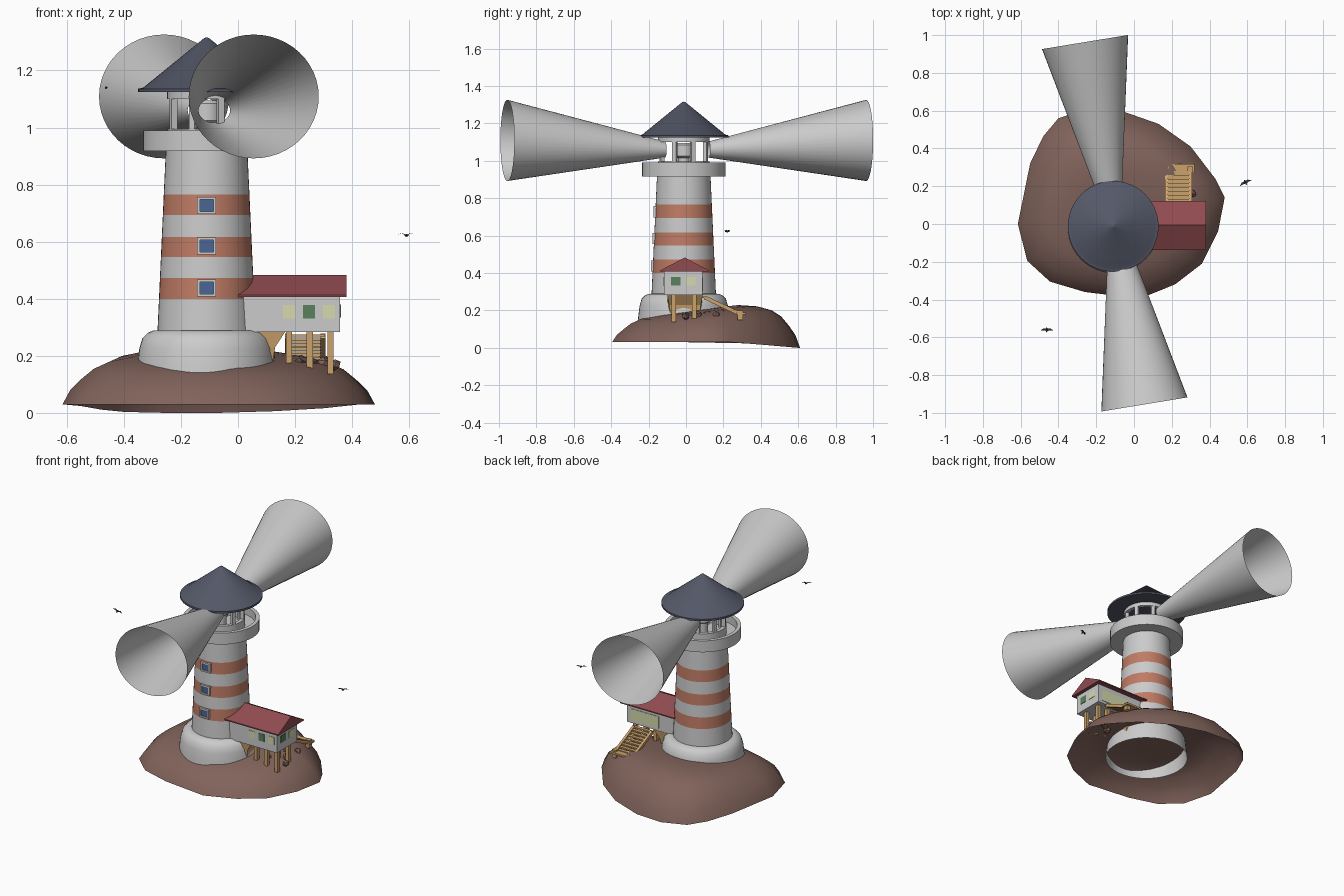
import bpy, bmesh, math, random
from mathutils import Vector, Matrix

if "Cube" in bpy.data.objects:
    bpy.data.objects.remove(bpy.data.objects["Cube"])

random.seed(4)
CX, CY = -0.11, -0.012          # tower axis


def material(name, rgb):
    m = bpy.data.materials.new(name)
    m.diffuse_color = (*rgb, 1)
    m.use_nodes = True
    m.node_tree.nodes["Principled BSDF"].inputs["Base Color"].default_value = m.diffuse_color
    return m


BROWN = material("rock", (0.22, 0.125, 0.105))
BRICK = material("stripe", (0.52, 0.2, 0.13))
SLATE = material("slate", (0.09, 0.1, 0.14))
RED = material("roof_red", (0.28, 0.07, 0.08))
WOOD = material("wood", (0.6, 0.36, 0.15))
BLUE = material("glass_blue", (0.07, 0.13, 0.3))
GREEN = material("door_green", (0.1, 0.22, 0.11))
YELLOW = material("lit_yellow", (0.68, 0.7, 0.42))
DARK = material("bird_dark", (0.04, 0.04, 0.04))


def finish(name, bm, mat=None, smooth=None):
    bmesh.ops.recalc_face_normals(bm, faces=bm.faces)
    me = bpy.data.meshes.new(name)
    bm.to_mesh(me)
    bm.free()
    ob = bpy.data.objects.new(name, me)
    bpy.context.collection.objects.link(ob)
    if mat:
        me.materials.append(mat)
    if smooth:
        bpy.ops.object.select_all(action='DESELECT')
        ob.select_set(True)
        bpy.context.view_layer.objects.active = ob
        bpy.ops.object.shade_smooth_by_angle(angle=math.radians(smooth))
    return ob


def loft(name, rings, mat=None, smooth=35, cap=False):
    bm = bmesh.new()
    vs = [[bm.verts.new(p) for p in r] for r in rings]
    n = len(vs[0])
    for a, b in zip(vs, vs[1:]):
        for i in range(n):
            j = (i + 1) % n
            bm.faces.new((a[i], a[j], b[j], b[i]))
    if cap:
        bm.faces.new(vs[0])
        bm.faces.new(vs[-1])
    bmesh.ops.remove_doubles(bm, verts=bm.verts, dist=1e-5)
    return finish(name, bm, mat, smooth)


def lathe(name, profile, mat=None, n=48, smooth=35, cap=False):
    t = [2 * math.pi * i / n for i in range(n)]
    return loft(name, [[(CX + r * math.cos(a), CY + r * math.sin(a), z) for a in t]
                       for r, z in profile], mat, smooth, cap)


def box(name, lo, hi, mat=None, turn=None):
    lo, hi = Vector(lo), Vector(hi)
    bm = bmesh.new()
    m = Matrix.Translation((lo + hi) / 2)
    if turn:
        m = m @ turn
    bmesh.ops.create_cube(bm, size=1, matrix=m @ Matrix.Diagonal((*(hi - lo), 1)))
    return finish(name, bm, mat)


# Island: open shell, one outline shrunk over a hill profile
outline = [(.48, .14), (.43, .24), (.3, .41), (.13, .53), (-.07, .6), (-.25, .61), (-.4, .56),
           (-.48, .465), (-.55, .32), (-.615, 0), (-.565, -.195), (-.445, -.305), (-.26, -.36),
           (.03, -.395), (.217, -.32), (.36, -.21), (.445, -.04)]
rings = []
for t, f in [(1, 0), (.95, .3), (.88, .52), (.8, .73), (.7, .87), (.55, .96), (.35, 1), (0, 1)]:
    ring = []
    for ox, oy in outline:
        x, y = -.07 + (ox + .07) * t, .1 + (oy - .1) * t
        rim = .03 - .03 * min(1, max(0, (oy - .25) / .35))
        top = .198 + .11 * max(-.35, min(.3, y)) - .04 * max(0, x)
        ring.append((x, y, rim + (top - rim) * f))
    rings.append(ring)
loft("island", rings, BROWN, 50)

# Tower base and striped shaft
lathe("tower_base", [(.25, .1), (.243, .17), (.236, .225), (.225, .262), (.207, .28), (.19, .288),
                     (.165, .29)])
shaft = [.285, .399, .472, .546, .616, .693, .766, .86, .925]
for i, (a, b) in enumerate(zip(shaft, shaft[1:])):
    r = [.172 - (z - .29) * .046 for z in (a, b)]
    lathe(f"shaft_band_{i}", list(zip(r, (a, b))), BRICK if i in (1, 3, 5) else None)

# Gallery with parapet and deck
lathe("gallery", [(.13, .917), (.223, .917), (.223, .99), (.2, .99), (.2, .94), (.0, .94)])

# Lantern room: columns, rings, lamp
lathe("lantern_sill", [(.115, .94), (.138, .94), (.138, .995), (.115, .995)])
lathe("lantern_lintel", [(.115, 1.1), (.138, 1.1), (.138, 1.126), (.115, 1.126), (.115, 1.1)])
for i in range(8):
    a = math.radians(22.5 + 45 * i)
    x, y = CX + .126 * math.cos(a), CY + .126 * math.sin(a)
    box(f"lantern_column_{i}", (x - .011, y - .011, .94), (x + .011, y + .011, 1.126), None,
        Matrix.Rotation(a, 4, 'Z'))
lathe("lamp_stand", [(.03, .94), (.03, 1.02)], n=16)
lathe("lamp", [(.04, 1.015), (.053, 1.025), (.053, 1.085), (.04, 1.095)], n=24, cap=True)

# Conical roof
lathe("tower_roof", [(0, 1.316), (.008, 1.314), (.222, 1.14), (.24, 1.136), (.24, 1.124), (0, 1.124)], SLATE)

# Two light beams: open cones
ang = math.radians(9.3)
for name, s in (("front_beam", -1), ("back_beam", 1)):
    d = Vector((-math.sin(ang), math.cos(ang), 0)) * s
    side = Vector((d.y, -d.x, 0))
    rings = []
    for dist, rx, rz, z in ((.118, .056, .043, 1.06), (.972, .231, .217, 1.109)):
        c = Vector((-.102, .004, z)) + d * dist
        rings.append([c + side * rx * math.cos(k * math.pi / 24)
                      + Vector((0, 0, rz * math.sin(k * math.pi / 24))) for k in range(48)])
    loft(name, rings)

# Tower windows: frame bars around a blue pane
for i, z in enumerate((.438, .585, .727)):
    y = CY - (.172 - (z - .29) * .046)
    w, h, t = .033, .03, .009
    box(f"window_pane_{i}", (CX - w + t, y - .004, z - h + t), (CX + w - t, y + .03, z + h - t), BLUE)
    for s in (-1, 1):
        xs = sorted((CX + s * w, CX + s * (w - t)))
        zs = sorted((z + s * h, z + s * (h - t)))
        box(f"window_jamb_{i}_{s}", (xs[0], y - .01, z - h), (xs[1], y + .03, z + h))
        box(f"window_rail_{i}_{s}", (CX - w, y - .01, zs[0]), (CX + w, y + .03, zs[1]))

# House on stilts
box("house_walls", (.0, -.117, .283), (.358, .088, .412))
loft("house_roof", [[(x, -.138, .407), (x, -.138, .414), (x, -.006, .483), (x, .122, .414),
                     (x, .122, .407)] for x in (0, .381)], RED, None, True)
for i, (x, m) in enumerate(((.179, YELLOW), (.249, GREEN), (.319, YELLOW))):
    box(f"house_front_window_{i}", (x - .021, -.12, .331), (x + .021, -.11, .378), m)
for i, (y, m) in enumerate(((-.055, GREEN), (.026, YELLOW))):
    box(f"house_side_window_{i}", (.35, y - .026, .334), (.361, y + .026, .379), m)
box("house_back_opening", (.13, .08, .3), (.33, .091, .375), YELLOW)

# Wooden support against the tower base
loft("wood_bracket", [[(.06, -.1, z), (x, -.1 + k, z), (x, .09 - k, z), (.06, .09, z)]
                      for z, x, k in ((.17, .12, .02), (.23, .13, .01), (.284, .165, 0))], WOOD, None, True)

# Stilts
for i, (x, z) in enumerate(((.179, .175), (.251, .155), (.324, .137))):
    for j, y in enumerate((-.066, .045)):
        box(f"stilt_{i}_{j}", (x - .011, y - .012, z + .02 * j), (x + .011, y + .012, .284), WOOD)

# Stairs behind the house
for i in range(9):
    f = i / 8
    y, z = .1 + .17 * f, .272 - .08 * f
    box(f"stair_step_{i}", (.165, y - .011, z - .005), (.305, y + .011, z + .003), WOOD)
slope = Matrix.Rotation(-math.atan2(.08, .17), 4, 'X')
for s, x in enumerate((.172, .298)):
    box(f"stair_stringer_{s}", (x - .008, .09, .217), (x + .008, .29, .237), WOOD, slope)
    box(f"stair_foot_{s}", (x - .014, .275, .15), (x + .014, .305, .2), WOOD)
box("stair_landing", (.15, .27, .178), (.32, .318, .19), WOOD)

# Rocks between the stilts
for i, (x, y, r) in enumerate(((.215, .0, .024), (.26, .03, .02), (.3, .06, .026), (.34, .0, .02),
                               (.25, .12, .026), (.31, .16, .022), (.22, .2, .025))):
    bm = bmesh.new()
    bmesh.ops.create_icosphere(bm, subdivisions=1, radius=r)
    for v in bm.verts:
        v.co = v.co * random.uniform(.85, 1.15) + Vector((x, y, .17 + .04 * y))
    finish(f"rock_{i}", bm, BROWN)

# Birds: spindle body with two bent wings
for name, pos, yaw, roll in (("bird_right", (.59, .22, .622), .45, 0),
                             ("bird_left", (-.462, -.56, 1.14), 0, .2)):
    m = Matrix.Translation(pos) @ Matrix.Rotation(yaw, 4, 'Z') @ Matrix.Rotation(roll, 4, 'Y')
    bm = bmesh.new()
    bmesh.ops.create_icosphere(bm, subdivisions=1, radius=1,
                               matrix=m @ Matrix.Diagonal((.005, .016, .005, 1)))
    for s in (-1, 1):
        p = [bm.verts.new(m @ Vector((s * x, y, z))) for x, y, z in
             ((0, .008, .002), (.018, .008, .007), (.035, -.004, .003), (.018, -.004, .007), (0, -.006, .002))]
        bm.faces.new((p[0], p[1], p[3], p[4]))
        bm.faces.new((p[1], p[2], p[3]))
    finish(name, bm, DARK)
